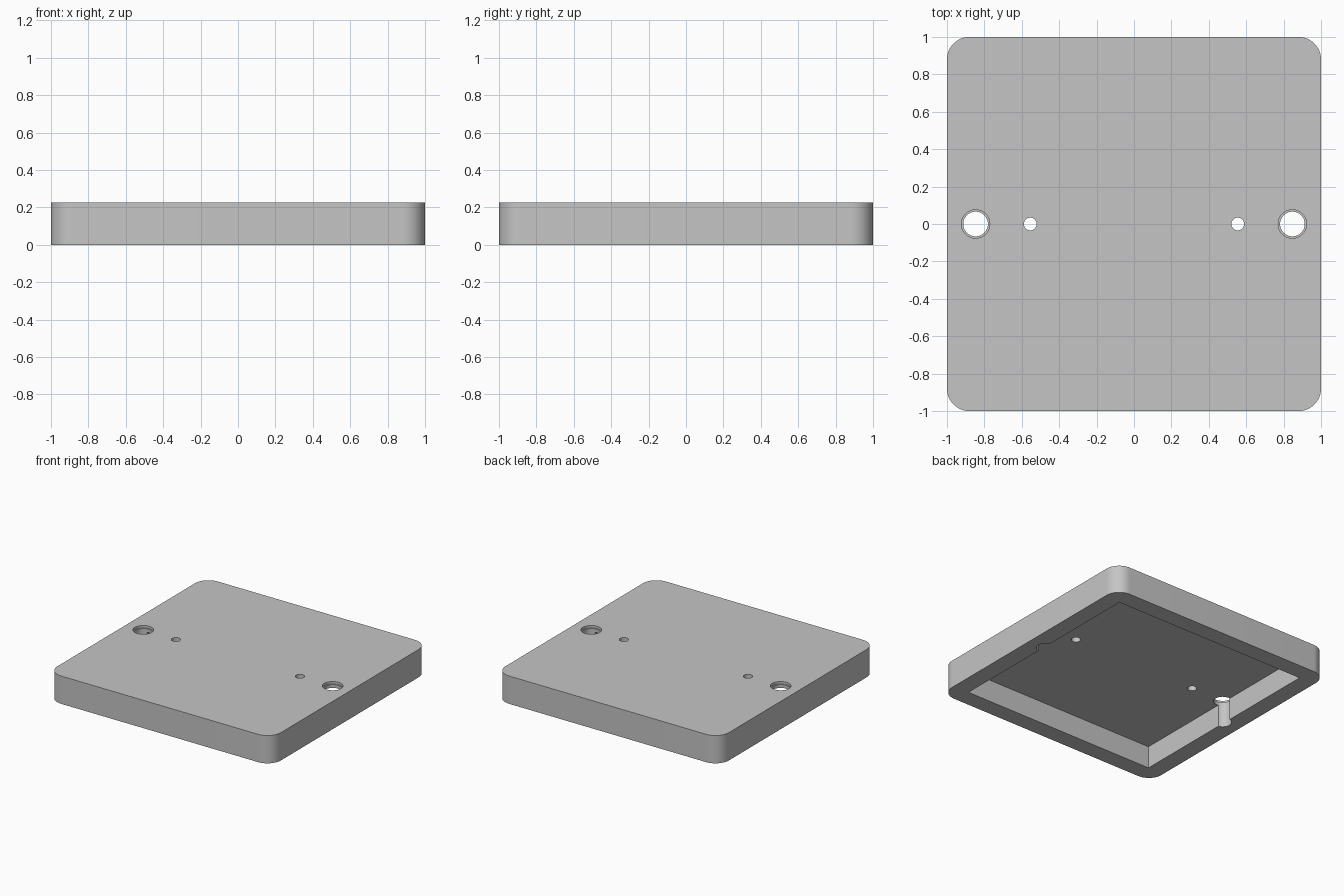
import bpy
import bmesh
import math

HEIGHT = 0.225
POCKET_DEPTH = 0.178
POCKET_HALF = 0.86
CORNER = 0.12

default = bpy.data.objects.get("Cube")
if default:
    bpy.data.objects.remove(default, do_unlink=True)

grey = bpy.data.materials.new("light_grey")
grey.use_nodes = True
colour = (0.56, 0.56, 0.56, 1)
grey.diffuse_color = colour
grey.node_tree.nodes["Principled BSDF"].inputs["Base Color"].default_value = colour


def prism(name, outline, bottom, top):
    """Extrude a flat outline between two heights."""
    bm = bmesh.new()
    face = bm.faces.new([bm.verts.new((x, y, bottom)) for x, y in outline])
    extruded = bmesh.ops.extrude_face_region(bm, geom=[face])["geom"]
    moved = [v for v in extruded if isinstance(v, bmesh.types.BMVert)]
    bmesh.ops.translate(bm, verts=moved, vec=(0, 0, top - bottom))
    bmesh.ops.recalc_face_normals(bm, faces=bm.faces)
    mesh = bpy.data.meshes.new(name)
    bm.to_mesh(mesh)
    bm.free()
    mesh.materials.append(grey)
    obj = bpy.data.objects.new(name, mesh)
    bpy.context.collection.objects.link(obj)
    return obj


def arc(cx, cy, radius, start, sweep, steps):
    return [(cx + radius * math.cos(start + sweep * i / steps),
             cy + radius * math.sin(start + sweep * i / steps))
            for i in range(steps + 1)]


def rounded_square(half, radius):
    points = []
    inner = half - radius
    for i, (sx, sy) in enumerate([(1, 1), (-1, 1), (-1, -1), (1, -1)]):
        points += arc(sx * inner, sy * inner, radius, i * math.pi / 2, math.pi / 2, 16)
    return points


def cut(target, outline, bottom, top):
    """Subtract a prism from the target and discard the cutter."""
    cutter = prism("cutter", outline, bottom, top)
    cutter.hide_render = True
    mod = target.modifiers.new("cut", "BOOLEAN")
    mod.operation = "DIFFERENCE"
    mod.solver = "EXACT"
    mod.object = cutter
    bpy.context.view_layer.objects.active = target
    bpy.ops.object.modifier_apply(modifier=mod.name)
    bpy.data.objects.remove(cutter, do_unlink=True)


def circle(x, radius):
    return arc(x, 0, radius, 0, 2 * math.pi, 48)[:-1]


# Cover plate with rounded corners
cover = prism("cover_plate", rounded_square(1, CORNER), 0, HEIGHT)

# Square hollow underneath
p = POCKET_HALF
cut(cover, [(-p, -p), (p, -p), (p, p), (-p, p)], -0.1, POCKET_DEPTH)

# Stepped screw holes in the side walls and small holes further in
for side in (-1, 1):
    cut(cover, circle(side * 0.847, 0.066), -0.1, HEIGHT + 0.1)
    cut(cover, circle(side * 0.847, 0.076), HEIGHT - 0.02, HEIGHT + 0.1)
    cut(cover, circle(side * 0.555, 0.034), -0.1, HEIGHT + 0.1)

# Smooth the curved walls, keep the edges sharp
bpy.ops.object.select_all(action="DESELECT")
cover.select_set(True)
bpy.context.view_layer.objects.active = cover
bpy.ops.object.shade_smooth_by_angle(angle=math.radians(30))
